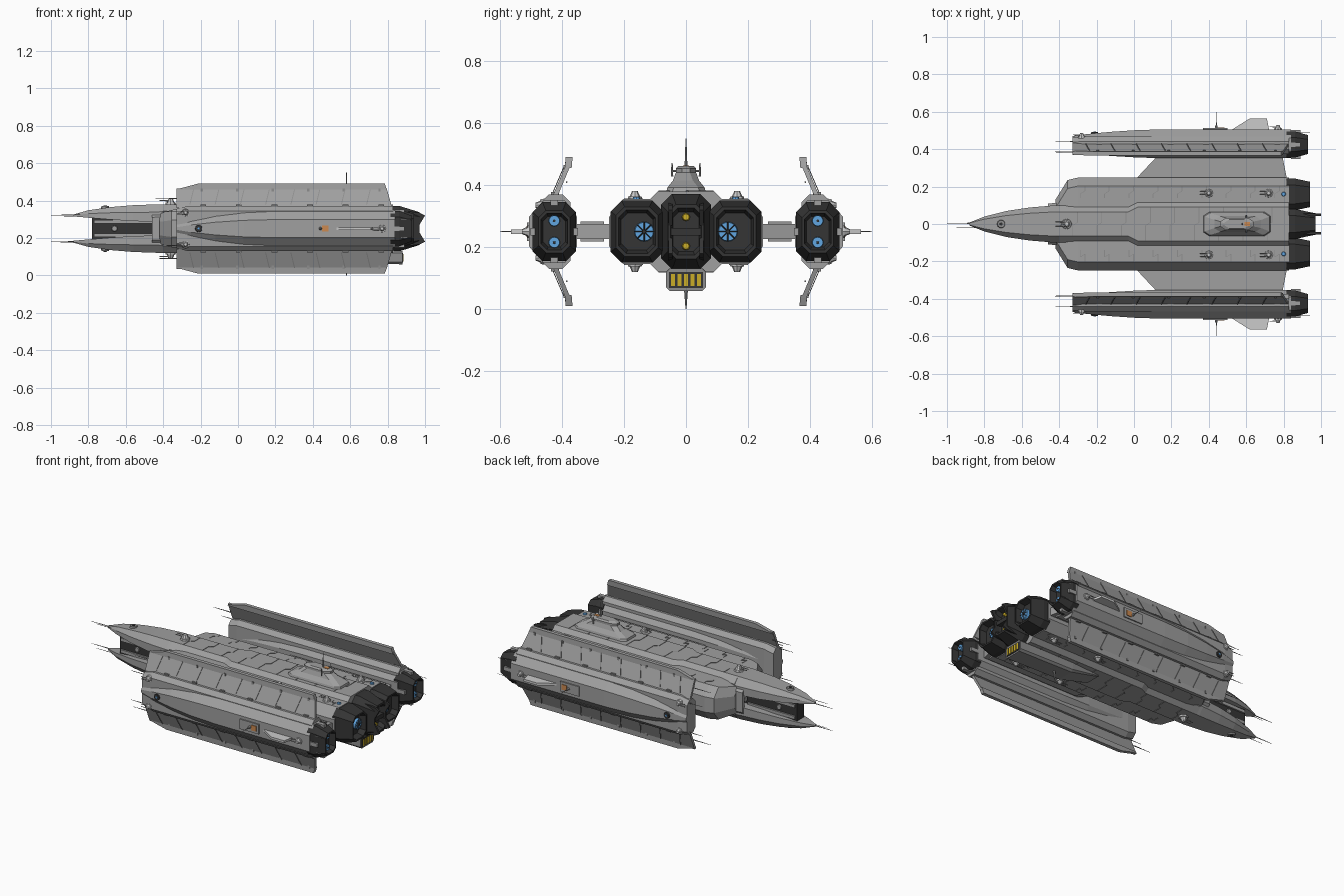
import bpy, bmesh, math
from mathutils import Vector, Matrix

if "Cube" in bpy.data.objects:
    bpy.data.objects.remove(bpy.data.objects["Cube"])

CZ = 0.25  # all parts are modelled around the ship's axis, then lifted

def mat(name, *c):
    m = bpy.data.materials.new(name)
    m.diffuse_color = (*c, 1)
    m.use_nodes = True
    m.node_tree.nodes["Principled BSDF"].inputs["Base Color"].default_value = m.diffuse_color
    return m

HULL = mat("hull_grey", .35, .35, .35)
PLATE = mat("plate_grey", .27, .27, .27)
LIGHT = mat("light_grey", .55, .55, .55)
DARK = mat("dark_metal", .035, .035, .035)
BLUE = mat("blue_glow", .12, .38, .75)
YELLOW = mat("yellow_glow", .6, .42, .02)
ORANGE = mat("orange_light", .6, .25, .08)

def finish(name, bm, mirror="", m=HULL):
    bmesh.ops.recalc_face_normals(bm, faces=bm.faces)
    me = bpy.data.meshes.new(name)
    bm.to_mesh(me)
    bm.free()
    ob = bpy.data.objects.new(name, me)
    bpy.context.collection.objects.link(ob)
    ob.location.z = CZ
    me.materials.append(m)
    if mirror:
        md = ob.modifiers.new("mirror", "MIRROR")
        md.use_axis = (False, "y" in mirror, "z" in mirror)
        md.use_mirror_merge = False

def skin(bm, rings):
    vs = [[bm.verts.new(p) for p in r] for r in rings]
    n = len(vs[0])
    for a, b in zip(vs, vs[1:]):
        for i in range(n):
            bm.faces.new((a[i], a[(i + 1) % n], b[(i + 1) % n], b[i]))
    bm.faces.new(vs[0])
    bm.faces.new(vs[-1])

def loft(name, rings, mirror="", m=HULL):
    bm = bmesh.new()
    skin(bm, rings)
    finish(name, bm, mirror, m)

def octa(x, w, h, c, cy=0, cz=0):
    q = [(w, h - c), (w - c, h), (c - w, h), (-w, h - c), (-w, c - h), (c - w, -h), (w - c, -h), (w, c - h)]
    return [(x, cy + a, cz + b) for a, b in q]

def slab(bm, pts, vec):
    skin(bm, [pts, [tuple(Vector(p) + Vector(vec)) for p in pts]])

def prism(name, pts, vec, mirror="", m=HULL):
    bm = bmesh.new()
    slab(bm, pts, vec)
    finish(name, bm, mirror, m)

def cube(bm, x0, x1, y0, y1, z0, z1):
    slab(bm, [(x0, y0, z0), (x1, y0, z0), (x1, y1, z0), (x0, y1, z0)], (0, 0, z1 - z0))

def box(name, *d, mirror="", m=HULL):
    bm = bmesh.new()
    cube(bm, *d)
    finish(name, bm, mirror, m)

def rod(bm, p, q, r1, r2, n=8):
    p, q = Vector(p), Vector(q)
    M = Matrix.Translation((p + q) / 2) @ (q - p).to_track_quat("Z", "Y").to_matrix().to_4x4()
    bmesh.ops.create_cone(bm, cap_ends=True, segments=n, radius1=r1, radius2=r2, depth=(q - p).length, matrix=M)

def rods(name, items, mirror="", m=HULL, n=8):
    bm = bmesh.new()
    for it in items:
        rod(bm, *it, n=n)
    finish(name, bm, mirror, m)

def turret(name, p, up, mirror, s=1.0):
    # drum, dome and twin forward barrels
    p, up = Vector(p), Vector(up)
    its = [(p - up * .006, p + up * .008 * s, .024 * s, .022 * s), (p + up * .008 * s, p + up * .026 * s, .017 * s, .009 * s)]
    for k in (-1, 1):
        b = p + up * .016 * s + up.cross(Vector((1, 0, 0))) * k * .008 * s
        its.append((b, b - Vector((.05 * s, 0, 0)), .003 * s, .002 * s))
    rods(name, its, mirror, LIGHT)

def engine(name, w, h, c, cy, x1, mirror, taper=.72):
    # flared housing with a recessed end
    st = [(.815, 1), (.86, 1.0), (x1, taper), (x1, taper - .1), (x1 - .04, taper - .2)]
    loft(name, [octa(x, w * s, h * s, c * s, cy) for x, s in st], mirror, DARK)

# central spine, wider behind midships
loft("spine", [octa(-.4, .1, .13, .035), octa(-.03, .1, .13, .035), octa(.02, .13, .13, .04), octa(.83, .13, .13, .04)])

# twin stacked prows
prow = []
for x, w, a, b in [(-.88, .008, .065, .075), (-.8, .04, .058, .098), (-.68, .07, .048, .115),
                   (-.56, .088, .04, .125), (-.42, .1, .036, .13), (-.35, .1, .036, .13)]:
    t = a + (b - a) * .55
    prow.append([(x, -w, a), (x, -w, t), (x, -w * .65, b), (x, w * .65, b), (x, w, t), (x, w, a)])
loft("prow", prow, "z")
box("prow_core", -.78, -.35, -.035, .035, -.06, .06, m=DARK)
box("prow_core_rail", -.77, -.45, .03, .045, .026, .045, mirror="yz")
rods("prow_port", [((-.66, .03, 0), (-.66, .042, 0), .018, .014)], "y")
rods("prow_hatch", [((-.71, 0, .1), (-.71, 0, .121), .024, .02)], "z", PLATE, 12)
rods("prow_hatch_lens", [((-.71, 0, .11), (-.71, 0, .124), .01, .008)], "z", DARK, 12)

# bay frame behind the prows
loft("bay_frame", [octa(-.34, .115, .09, .025), octa(-.46, .11, .085, .025),
                   octa(-.46, .09, .065, .02), octa(-.4, .085, .06, .02)])
rods("bay_turret", [((-.41, .06, 0), (-.45, .06, 0), .025, .016)], "y", n=10)

# side hulls
side = []
for x, y, h in [(-.42, .13, .08), (-.355, .235, .1), (-.3, .248, .105), (.83, .248, .105)]:
    side.append([(x, .07, h), (x, y - .045, h), (x, y, h * .45), (x, y, -h * .45), (x, y - .045, -h), (x, .07, -h)])
loft("side_hull", side, "y")

# main engines with vanes and spoked nozzles
engine("side_engine", .085, .1, .035, .158, .94, "y", .8)
rods("side_nozzle", [((.885, .135, 0), (.915, .135, 0), .034, .03)], "y", BLUE, 16)
bm = bmesh.new()
for k in range(4):
    a = k * math.pi / 4
    d = Vector((0, math.cos(a), math.sin(a))) * .031
    rod(bm, Vector((.916, .135, 0)) - d, Vector((.916, .135, 0)) + d, .002, .002, 4)
rod(bm, (.91, .135, 0), (.922, .135, 0), .009, .006)
finish("side_nozzle_spokes", bm, "y", DARK)
engine("center_engine", .08, .122, .035, 0, .97, "")
bm = bmesh.new()
for y in (-.05, .05):
    slab(bm, [(.84, y - .006, .1), (.97, y - .006, .085), (1.0, y - .006, .07), (.97, y - .006, .02), (.84, y - .006, .02)], (0, .012, 0))
cube(bm, .84, .96, -.055, .055, -.012, .012)
finish("engine_vane", bm, "z", DARK)
rods("center_nozzle", [((.92, 0, .047), (.945, 0, .047), .015, .01)], "z", YELLOW, 12)

# connecting wings
prism("wing", [(0, .23, -.024), (.14, .38, -.024), (.79, .38, -.024), (.82, .23, -.024)], (0, 0, .048), "y")
prism("wing_sleeve", [(.08, .265, -.032), (.15, .34, -.032), (.77, .34, -.032), (.79, .265, -.032)], (0, 0, .064), "y")

# outrigger pods: core, lens-shaped ridge and engine
loft("pod_core", [octa(-.33, .042, .105, .025, .42), octa(-.27, .047, .12, .025, .42), octa(.83, .047, .12, .025, .42)], "y")
lens = []
for x, h, o in [(-.33, .012, .045), (-.25, .036, .056), (-.12, .062, .068), (.03, .08, .078), (.2, .088, .081), (.84, .088, .081)]:
    k, g = h * .55, h + .012
    lens.append([(x, .425 + a, b) for a, b in [(o, k), (.035, g), (-.035, g), (-o * .9, k), (-o * .9, -k), (-.035, -g), (.035, -g), (o, -k)]])
loft("pod_ridge", lens, "y")
engine("pod_engine", .07, .095, .032, .425, .93, "y")
rods("pod_nozzle", [((.88, .425, .035), (.91, .425, .035), .019, .017)], "yz", BLUE, 14)
rods("pod_nozzle_hub", [((.905, .425, .035), (.914, .425, .035), .005, .004)], "yz", DARK)
bm = bmesh.new()
for y, z in ((.49, 0), (.36, 0), (.425, .09), (.425, -.09)):
    cube(bm, .84, .89, y - .012, y + .012, z - .012, z + .012)
finish("pod_engine_clamp", bm, "y")

# shield panels above and below each pod
prism("shield_panel", [(-.33, .432, .11), (.825, .432, .11), (.795, .388, .215), (-.33, .388, .215)], (0, -.016, 0), "yz")
prism("shield_edge", [(-.33, .391, .205), (-.32, .391, .212), (-.215, .388, .24), (.785, .388, .24), (.797, .391, .205)],
      (0, -.022, 0), "yz")
bm = bmesh.new()
for i in range(6):
    x = -.2 + i * .19
    cube(bm, x, x + .03, .41, .435, .105, .128)
    cube(bm, x, x + .012, .385, .395, .195, .215)
finish("panel_hinge", bm, "yz", PLATE)

# raised zigzag plating seams
def seam(bm, x, y0, y1, z):
    m = (y0 + y1) / 2
    line = [(x, y0), (x, m - .008), (x + .025, m + .008), (x + .025, y1)]
    for (a, b), (c, d) in zip(line, line[1:]):
        slab(bm, [(a, b, z), (a + .005, b, z), (c + .005, d, z), (c, d, z)], (0, 0, .003))

bm = bmesh.new()
for i in range(9):
    x = -.33 + i * .13
    w = .064 if x < 0 else .088
    seam(bm, x, -w, w, .129)
    for s in (-1, 1):
        seam(bm, x + .04, s * .138, s * .2, .104)
finish("plating_seam", bm, "z", PLATE)
bm = bmesh.new()
for i in range(8):
    x = -.26 + i * .135
    slab(bm, [(x, .427, .128), (x + .005, .427, .128), (x + .025, .392, .21), (x + .02, .392, .21)], (0, .003, 0))
finish("panel_seam", bm, "yz", PLATE)

# bridge tower with masts
tower = []
for a, b, w, z in [(.37, .73, .065, .125), (.375, .725, .06, .142), (.43, .68, .042, .165),
                   (.46, .64, .033, .19), (.46, .64, .033, .203), (.48, .62, .025, .212)]:
    tower.append([(a, .02 - w, z), (a + .03, -w, z), (b - .03, -w, z), (b, .02 - w, z),
                  (b, w - .02, z), (b - .03, w, z), (a + .03, w, z), (a, w - .02, z)])
loft("bridge_tower", tower)
box("bridge_light", .59, .62, -.01, .01, .208, .214, m=ORANGE)
rods("mast", [((.58, 0, .2), (.58, 0, .3), .005, .0015), ((.58, 0, -.18), (.58, 0, -.25), .007, .0015)])
rods("side_mast", [((.6, .02, .195), (.6, .045, .195), .003, .003), ((.6, .045, .178), (.6, .045, .222), .004, .002)], "y")

# belly hangar with lit slots
loft("belly_hangar", [octa(.3, .05, .012, .004, 0, -.125), octa(.5, .065, .035, .012, 0, -.15), octa(.88, .065, .036, .012, 0, -.155)], m=PLATE)
box("hangar_mouth", .85, .883, -.055, .055, -.182, -.13, m=DARK)
bm = bmesh.new()
for i in range(5):
    cube(bm, .87, .886, i * .021 - .048, i * .021 - .036, -.176, -.137)
finish("hangar_slot", bm, "", YELLOW)

# pod outer fins, hatches, ports and spikes
prism("pod_fin", [(.5, .49, -.007), (.62, .565, -.007), (.71, .565, -.007), (.725, .49, -.007)], (0, 0, .014), "y", LIGHT)
box("pod_hatch_frame", .37, .5, .49, .513, -.03, .03, mirror="y")
box("pod_hatch_light", .45, .485, .5, .517, -.016, .016, mirror="y", m=ORANGE)
rods("pod_spike", [((.44, .5, 0), (.44, .53, 0), .012, .004), ((.44, .52, 0), (.44, .6, 0), .003, .001)], "y")
rods("pod_port", [((-.21, .46, 0), (-.21, .492, 0), .024, .018)], "y", DARK, 12)
rods("pod_port_glow", [((-.21, .48, 0), (-.21, .495, 0), .008, .006)], "y", BLUE)
rods("hull_beacon", [((.8, .16, .1), (.8, .16, .112), .014, .01)], "y", BLUE)

# antennas
rods("prow_antenna", [((-.87, .004, .068), (-1.0, .004, .068), .003, .001), ((-.82, -.02, .075), (-.95, -.02, .075), .002, .001)], "z")
rods("pod_antenna", [((-.31, .44, .09), (-.42, .44, .09), .003, .001), ((-.32, .385, .16), (-.44, .385, .16), .003, .001)], "yz")
rods("stern_antenna", [((.78, .49, .05), (.94, .49, .05), .003, .001)], "yz")

# turrets
turret("spine_turret", (-.36, 0, .13), (0, 0, 1), "z", 1.2)
turret("mid_turret", (.4, .165, .105), (0, 0, 1), "yz")
turret("stern_turret", (.72, .165, .105), (0, 0, 1), "yz")
turret("pod_bow_turret", (-.28, .462, .085), (0, 1, 0), "yz", .9)
turret("pod_stern_turret", (.77, .505, 0), (0, 1, 0), "y", .9)
